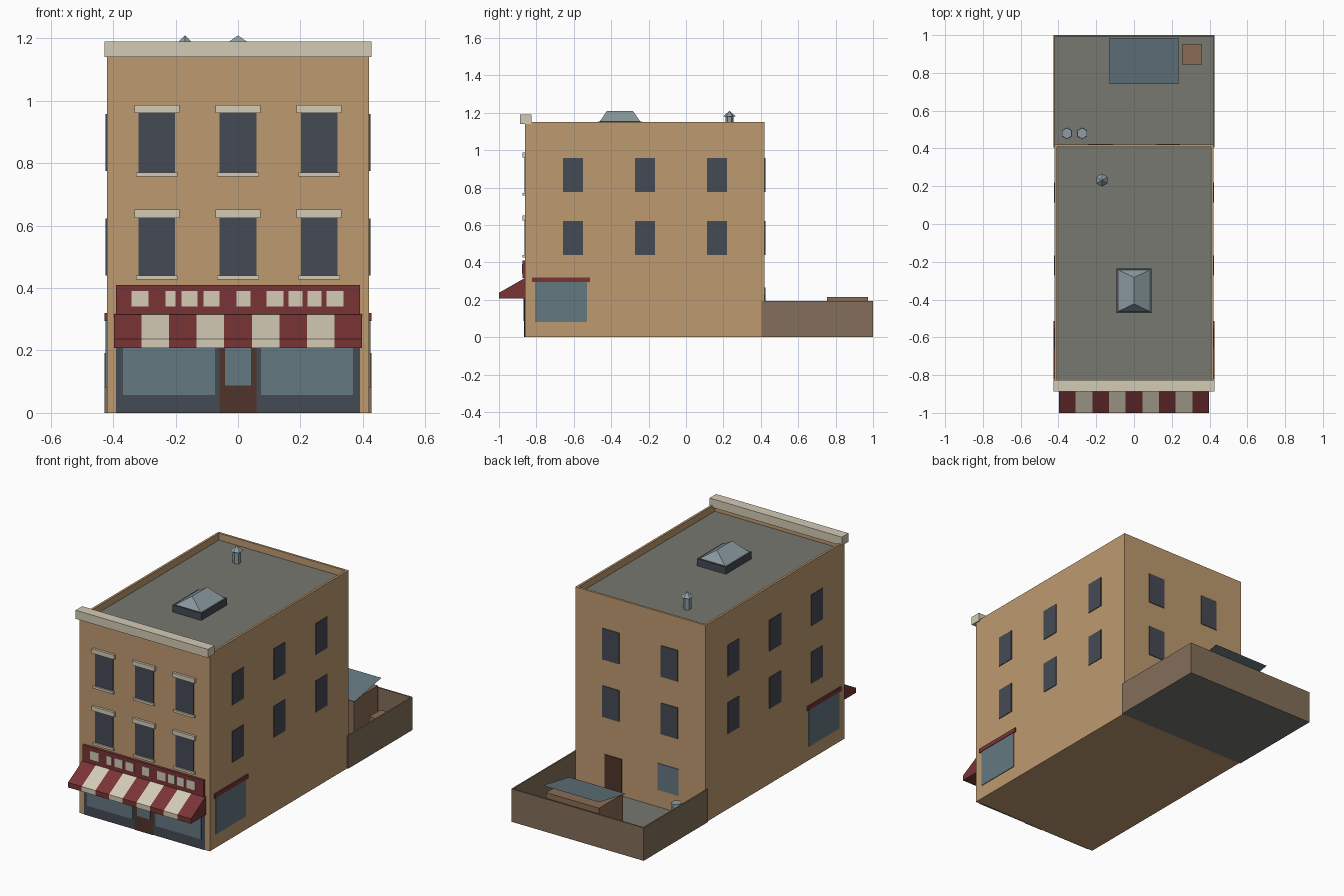
import bpy, bmesh
from mathutils import Vector, Matrix

if "Cube" in bpy.data.objects:
    bpy.data.objects.remove(bpy.data.objects["Cube"])


def material(name, r, g, b):
    lin = [((c / 255 + 0.055) / 1.055) ** 2.4 for c in (r, g, b)]
    m = bpy.data.materials.new(name)
    m.diffuse_color = (*lin, 1)
    m.use_nodes = True
    m.node_tree.nodes["Principled BSDF"].inputs["Base Color"].default_value = m.diffuse_color
    return m


TAN = material("tan_wall", 190, 155, 112)
CREAM = material("cream_stone", 212, 203, 182)
RED = material("dark_red", 122, 52, 54)
SLATE = material("slate_dark", 69, 74, 84)
GLASS = material("shop_glass", 100, 120, 129)
METAL = material("pale_metal", 142, 158, 163)
ROOF = material("roof_grey", 118, 120, 112)
YARD = material("yard_brown", 132, 111, 90)
DOOR = material("door_brown", 80, 52, 42)
CRATE = material("crate_brown", 138, 108, 84)


def finish(name, bm, *mats):
    me = bpy.data.meshes.new(name)
    bm.to_mesh(me)
    bm.free()
    for m in mats:
        me.materials.append(m)
    ob = bpy.data.objects.new(name, me)
    bpy.context.collection.objects.link(ob)
    return ob


def cube_bm(x, y, z):
    bm = bmesh.new()
    bmesh.ops.create_cube(bm, size=1)
    for v in bm.verts:
        v.co = Vector([(a + b) / 2 + c * (b - a) for (a, b), c in zip((x, y, z), v.co)])
    bm.normal_update()
    return bm


def box(name, x, y, z, mat):
    return finish(name, cube_bm(x, y, z), mat)


def tray(name, x, y, z, rim, floor_z, wall, floor, bottom_index):
    """Box with a sunken top face, leaving a thin wall round it."""
    bm = cube_bm(x, y, z)
    top = max(bm.faces, key=lambda f: f.calc_center_median().z)
    low = min(bm.faces, key=lambda f: f.calc_center_median().z)
    low.material_index = bottom_index
    bmesh.ops.inset_region(bm, faces=[top], thickness=rim)
    inner = bmesh.ops.extrude_discrete_faces(bm, faces=[top])["faces"][0]
    for v in inner.verts:
        v.co.z = floor_z
    inner.material_index = 1
    return finish(name, bm, wall, floor)


def cone(name, x, y, z0, z1, r0, r1, mat):
    bm = bmesh.new()
    bmesh.ops.create_cone(bm, cap_ends=True, segments=6, radius1=r0, radius2=r1,
                          depth=z1 - z0, matrix=Matrix.Translation((x, y, (z0 + z1) / 2)))
    # turn so a corner points along y
    if abs(max(v.co.y for v in bm.verts) - y - max(r0, r1)) > 1e-4:
        bmesh.ops.rotate(bm, verts=bm.verts, cent=(x, y, 0),
                         matrix=Matrix.Rotation(0.5235988, 3, 'Z'))
    return finish(name, bm, mat)


# house body with parapet and sunken roof, and the back yard walls
tray("house_body", (-.42, .42), (-.86, .42), (0, 1.15), .018, 1.11, TAN, ROOF, 0)
tray("yard", (-.427, .427), (.405, 1.0), (0, .192), .012, .01, YARD, ROOF, 1)
box("cornice", (-.427, .427), (-.887, -.826), (1.14, 1.19), CREAM)

F = -.86  # front wall plane
ROWS = ((.44, .625), (.77, .96))

# front windows with lintels and sills
for z0, z1 in ROWS:
    for cx in (-.26, 0, .26):
        box("front_window", (cx - .059, cx + .059), (F - .004, F + .01), (z0, z1), SLATE)
        box("window_lintel", (cx - .072, cx + .072), (F - .014, F + .01), (z1, z1 + .026), CREAM)
        box("window_sill", (cx - .067, cx + .067), (F - .014, F + .01), (z0 - .013, z0), CREAM)

# shopfront
box("shopfront", (-.39, .39), (F - .003, F + .01), (0, .32), SLATE)
for s in (-1, 1):
    box("shop_window", sorted((s * .073, s * .369)), (F - .006, F + .01), (.058, .28), GLASS)
box("shop_door", (-.06, .06), (F - .006, F + .01), (0, .29), DOOR)
box("door_glass", (-.042, .042), (F - .009, F + .01), (.087, .26), GLASS)

# sign board with blank cream blocks
box("sign_board", (-.39, .39), (F - .015, F + .01), (.315, .41), RED)
for x in ((-.341, -.286), (-.232, -.2), (-.181, -.13), (-.11, -.059), (-.005, .04),
          (.091, .146), (.162, .206), (.222, .267), (.283, .338)):
    box("sign_block", x, (F - .018, F - .01), (.34, .39), CREAM)

# striped awning, one prism per stripe
STRIPE = .793 / 9
for i in range(9):
    bm = bmesh.new()
    x0 = -.3965 + i * STRIPE
    profile = [(F, .317), (-1, .237), (-1, .208), (F, .208)]
    face = bm.faces.new([bm.verts.new((x0, y, z)) for y, z in profile])
    ext = bmesh.ops.extrude_face_region(bm, geom=[face])["geom"]
    for v in ext:
        if isinstance(v, bmesh.types.BMVert):
            v.co.x += STRIPE
    bmesh.ops.recalc_face_normals(bm, faces=bm.faces)
    finish("awning_stripe", bm, CREAM if i % 2 else RED)

# side windows, side shop window and its red strip, on both sides
for s in (-1, 1):
    def side(out):
        return sorted((s * .41, s * (.42 + out)))
    for z0, z1 in ((.44, .622), (.775, .957)):
        for cy in (-.604, -.22, .166):
            box("side_window", side(.004), (cy - .053, cy + .053), (z0, z1), SLATE)
    box("side_shop_window", side(.004), (-.807, -.53), (.08, .297), GLASS)
    box("side_shop_strip", side(.007), (-.823, -.513), (.295, .32), RED)

# back wall windows and door
for cx in (-.187, .19):
    for z0, z1 in ((.44, .622), (.775, .957)):
        box("back_window", (cx - .054, cx + .054), (.41, .424), (z0, z1), SLATE)
box("back_door", (.12, .23), (.41, .424), (0, .225), DOOR)
box("back_glass", (-.247, -.112), (.41, .424), (.11, .265), GLASS)

# skylight: curb and hipped glass
SY = -.353
box("skylight_curb", (-.093, .093), (SY - .118, SY + .118), (1.10, 1.152), SLATE)
bm = cube_bm((-.082, .082), (SY - .109, SY + .109), (1.152, 1.209))
for v in bm.verts:
    if v.co.z > 1.2:
        v.co.x = 0
        v.co.y = SY + (.07 if v.co.y > SY else -.07)
bmesh.ops.remove_doubles(bm, verts=bm.verts, dist=1e-4)
finish("skylight_hood", bm, METAL)

# roof vent
cone("vent_pipe", -.17, .232, 1.10, 1.185, .022, .022, METAL)
cone("vent_cap", -.17, .232, 1.18, 1.208, .034, .002, METAL)

# yard contents: shed with raised glass lid, crate, bins
box("yard_shed", (-.12, .222), (.753, .972), (.005, .214), CRATE)
bm = bmesh.new()
bm.faces.new([bm.verts.new(p) for p in ((-.13, .74, .212), (.235, .74, .212),
                                        (.235, .986, .257), (-.13, .986, .257))])
finish("shed_glass_lid", bm, GLASS)
box("crate", (.255, .36), (.845, .95), (.005, .09), CRATE)
for x in (-.355, -.275):
    cone("bin", x, .48, .005, .085, .024, .027, METAL)
    cone("bin_lid", x, .48, .085, .1, .031, .029, METAL)
